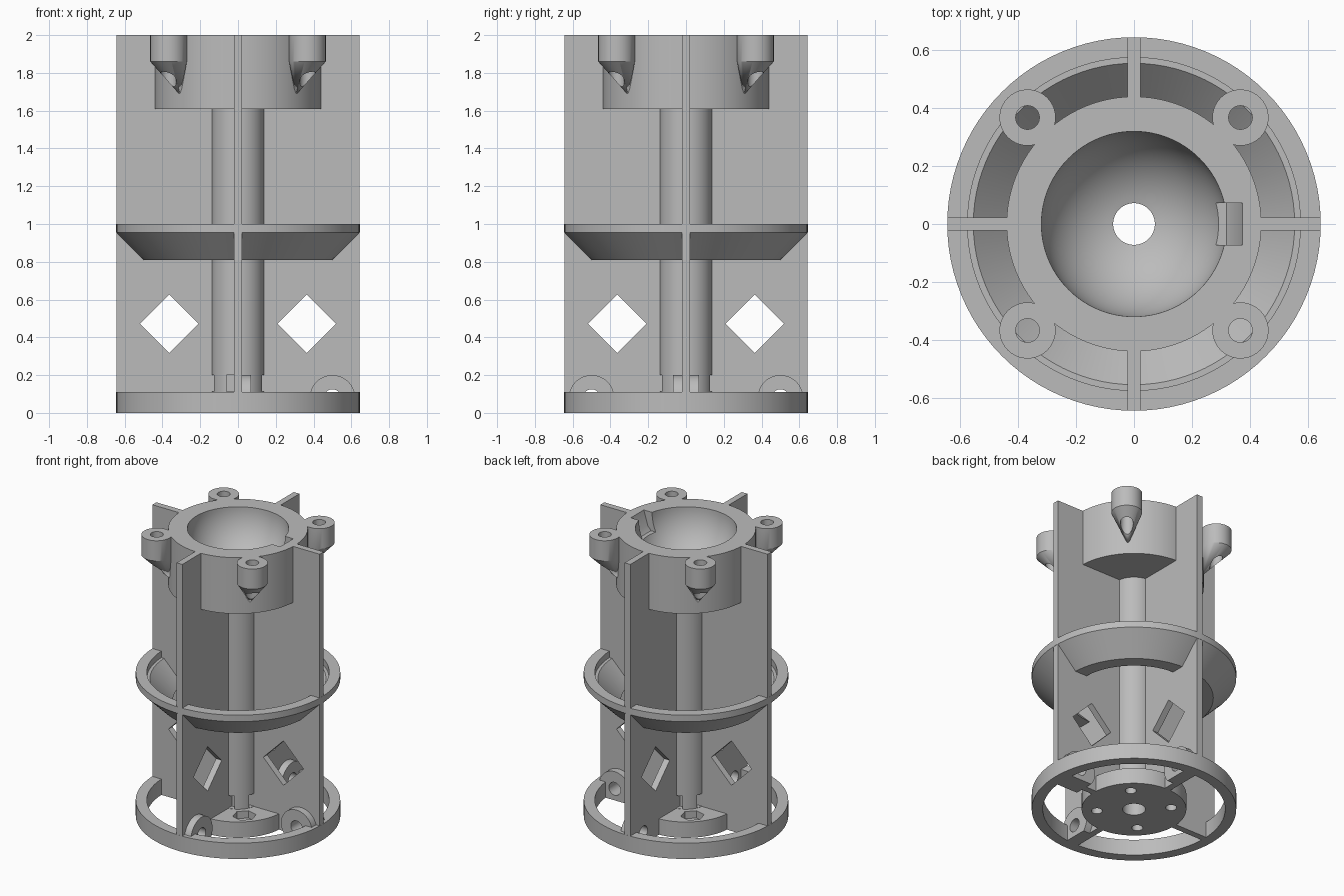
import bpy, bmesh
from math import sin, cos, pi, radians, asin
from mathutils import Matrix, Vector

cube = bpy.data.objects.get("Cube")
if cube:
    bpy.data.objects.remove(cube, do_unlink=True)

gray = bpy.data.materials.new("plain_gray")
gray.use_nodes = True
COLOR = (0.5, 0.5, 0.5, 1)
gray.diffuse_color = COLOR
gray.node_tree.nodes["Principled BSDF"].inputs["Base Color"].default_value = COLOR

R, TOP = 0.645, 2.0      # overall radius and height
FIN = 0.022              # half thickness of a fin
BORE, BOWL = 0.072, 0.32


def finish(name, bm, angle=0.0):
    """Turn a bmesh into an object, rotated about the z axis."""
    bmesh.ops.recalc_face_normals(bm, faces=bm.faces)
    bm.transform(Matrix.Rotation(angle, 4, 'Z'))
    mesh = bpy.data.meshes.new(name)
    bm.to_mesh(mesh)
    bm.free()
    mesh.materials.append(gray)
    obj = bpy.data.objects.new(name, mesh)
    bpy.context.collection.objects.link(obj)
    return obj


def revolve(name, profile, steps=96):
    bm = bmesh.new()
    verts = [bm.verts.new((r, 0, z)) for r, z in profile]
    edges = [bm.edges.new((a, b)) for a, b in zip(verts, verts[1:] + verts[:1])]
    bmesh.ops.spin(bm, geom=verts + edges, cent=(0, 0, 0), axis=(0, 0, 1),
                   angle=2 * pi, steps=steps)
    bmesh.ops.remove_doubles(bm, verts=bm.verts, dist=1e-5)
    return finish(name, bm)


def prism(name, outline, y0, y1, angle=0.0):
    """Extrude an xz outline from y0 to y1."""
    bm = bmesh.new()
    face = bm.faces.new([bm.verts.new((x, y0, z)) for x, z in outline])
    new = bmesh.ops.extrude_face_region(bm, geom=[face])["geom"]
    bmesh.ops.translate(bm, vec=(0, y1 - y0, 0),
                        verts=[v for v in new if isinstance(v, bmesh.types.BMVert)])
    return finish(name, bm, angle)


def post(name, x, r, z0, z1, angle, sides=32):
    """Upright cylinder at distance x from the axis."""
    bm = bmesh.new()
    bmesh.ops.create_cone(bm, cap_ends=True, segments=sides, radius1=r, radius2=r,
                          depth=z1 - z0,
                          matrix=Matrix.Translation((x, 0, (z0 + z1) / 2)))
    return finish(name, bm, angle)


def circle(x, z, r, n=40):
    return [(x + r * cos(2 * pi * i / n), z + r * sin(2 * pi * i / n)) for i in range(n)]


def cut(obj, cutters):
    bpy.context.view_layer.objects.active = obj
    for c in cutters:
        mod = obj.modifiers.new("cut", 'BOOLEAN')
        mod.operation, mod.solver, mod.object = 'DIFFERENCE', 'EXACT', c
        bpy.ops.object.modifier_apply(modifier=mod.name)
        bpy.data.objects.remove(c, do_unlink=True)


parts = []
quarter = [k * pi / 2 for k in range(4)]
diagonal = [a + pi / 4 for a in quarter]

# Core: base disc, hollow tube and collar with a round bowl
end = asin(BORE / BOWL)
bowl = [(BOWL * sin(a), TOP - BOWL * cos(a))
        for a in [pi / 2 + (end - pi / 2) * i / 20 for i in range(21)]]
core = revolve("core", [(BORE, 0), (0.33, 0), (0.33, 0.11), (0.14, 0.11),
                        (0.14, 1.61), (0.44, 1.61), (0.44, TOP)] + bowl)
cutters = [prism("notch", [(0.2, 2.1), (0.2, 1.87), (0.32, 1.87), (0.345, 1.9),
                           (0.375, TOP), (0.375, 2.1)], -0.072, 0.072)]
for a in diagonal:
    cutters.append(post("screw_hole", 0.235, 0.035, -0.1, 0.1, a))
    cutters.append(post("nut_pocket", 0.235, 0.075, 0.06, 0.2, a, 6))
for a in quarter:
    cutters.append(prism("recess", [(0.1, 0.112), (0.2, 0.112), (0.2, 0.2), (0.1, 0.2)],
                         -0.06, 0.06, a))
cut(core, cutters)
parts.append(core)

# Base ring and middle flared ring
parts.append(revolve("base_ring", [(0.575, 0), (R, 0), (R, 0.11), (0.575, 0.11)]))
parts.append(revolve("middle_ring", [(R, 1.0), (0.575, 1.0), (0.575, 0.955),
                                     (0.555, 0.955), (0.41, 0.81), (0.5, 0.81),
                                     (R, 0.955)]))

# Four fins with diamond windows, some with round bolt tabs at the foot
tab_sides = {0: (-0.07, 0.07), 1: (-0.07, 0), 3: (0, 0.07)}
for k, a in enumerate(quarter):
    fin = prism("fin", [(0.1, 0), (R - 0.001, 0), (R - 0.001, TOP), (0.42, TOP),
                        (0.42, 1.65), (0.1, 1.65)], -FIN, FIN, a)
    cutters = [prism("window", circle(0.365, 0.472, 0.155, 4), -0.1, 0.1, a)]
    if k in tab_sides:
        hole = circle(0.5, 0.08, 0.045)
        cutters.append(prism("bolt_hole", hole, -0.1, 0.1, a))
        disc = [(x, z) for x, z in circle(0.5, 0.08, 0.12, 48) if z > 0]
        low = [i for i, (x, z) in enumerate(disc) if z < 0.03 and x < 0.5]
        at = max(low) + 1
        disc[at:at] = [(0.411, 0), (0.589, 0)]
        tab = prism("bolt_tab", disc, *tab_sides[k], a)
        cut(tab, [prism("bolt_hole", hole, -0.1, 0.1, a)])
        parts.append(tab)
    cut(fin, cutters)
    parts.append(fin)

# Four screw lugs around the collar, tapering down to its wall
for a in diagonal:
    bm = bmesh.new()
    for z in (1.86, TOP):
        for x, y in circle(0.52, 0, 0.097):
            bm.verts.new((x, y, z))
    bm.verts.new((0.43, 0, 1.68))
    bmesh.ops.convex_hull(bm, input=bm.verts)
    lug = finish("screw_lug", bm, a)
    cut(lug, [post("lug_hole", 0.52, 0.041, 1.5, 2.1, a)])
    parts.append(lug)

# Smooth the round walls and keep the edges sharp
for obj in bpy.context.selected_objects:
    obj.select_set(False)
for obj in parts:
    obj.select_set(True)
bpy.context.view_layer.objects.active = core
bpy.ops.object.shade_smooth_by_angle(angle=radians(25))
